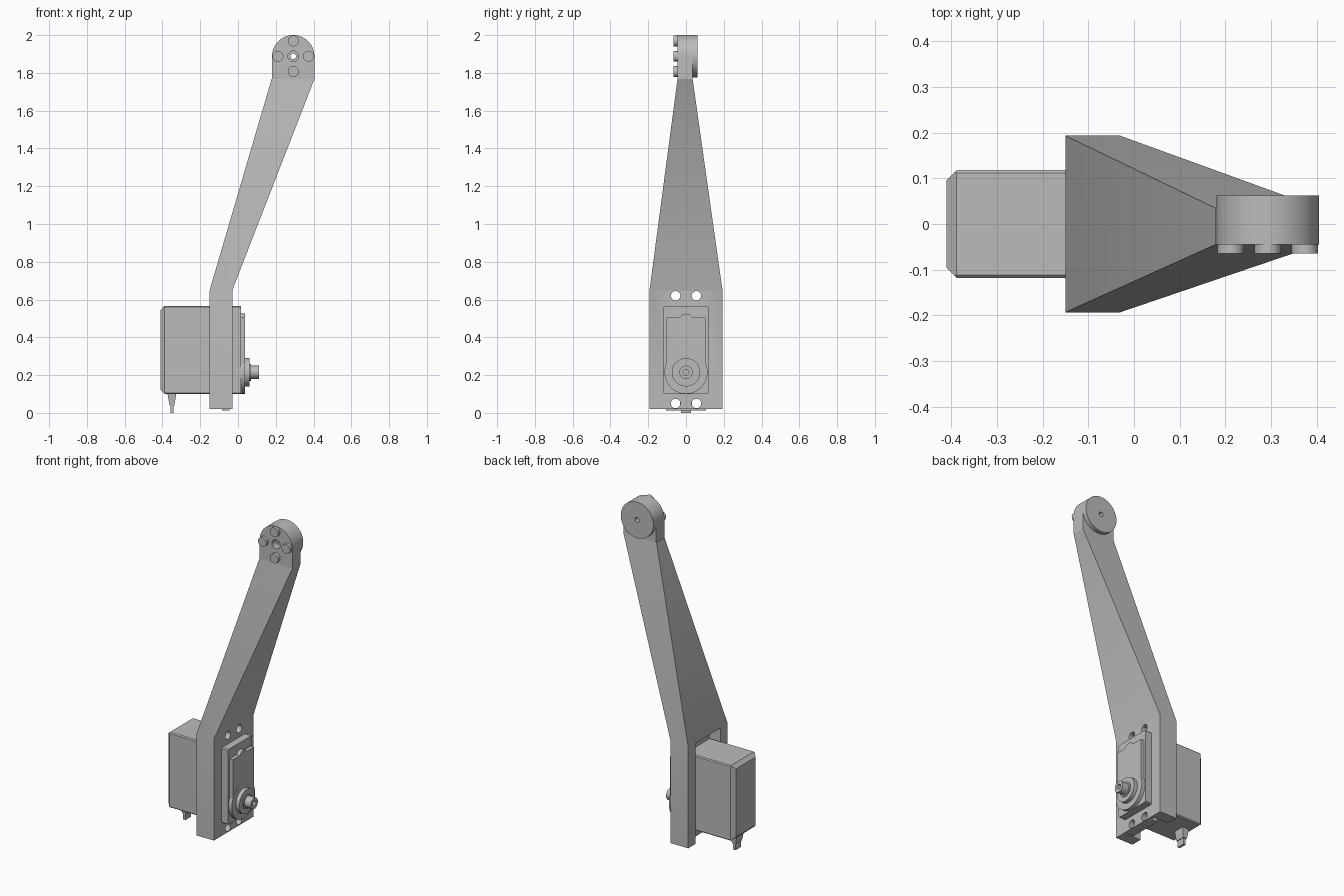
import bpy, bmesh, math
from mathutils import Matrix, Vector

if "Cube" in bpy.data.objects:
    bpy.data.objects.remove(bpy.data.objects["Cube"], do_unlink=True)

grey = bpy.data.materials.new("plain grey")
grey.use_nodes = True
grey.diffuse_color = (0.5, 0.5, 0.5, 1)
grey.node_tree.nodes["Principled BSDF"].inputs["Base Color"].default_value = grey.diffuse_color


def finish(name, bm):
    bmesh.ops.recalc_face_normals(bm, faces=bm.faces[:])
    mesh = bpy.data.meshes.new(name)
    bm.to_mesh(mesh)
    bm.free()
    mesh.materials.append(grey)
    ob = bpy.data.objects.new(name, mesh)
    bpy.context.scene.collection.objects.link(ob)
    return ob


def loft(name, rings):
    """Skin a stack of point rings and cap both ends."""
    bm = bmesh.new()
    loops = [[bm.verts.new(p) for p in ring] for ring in rings]
    n = len(loops[0])
    for a, b in zip(loops, loops[1:]):
        for i in range(n):
            j = (i + 1) % n
            bm.faces.new((a[i], a[j], b[j], b[i]))
    bm.faces.new(loops[0])
    bm.faces.new(loops[-1])
    return finish(name, bm)


def rect(x0, x1, y0, y1, z):
    return [(x0, y0, z), (x1, y0, z), (x1, y1, z), (x0, y1, z)]


def box(name, x0, x1, y0, y1, z0, z1):
    return loft(name, [rect(x0, x1, y0, y1, z0), rect(x0, x1, y0, y1, z1)])


def cylinder(name, axis, centre, radius, start, end, sides=48):
    """Cylinder along x or y; centre holds the other two coordinates."""
    rings = []
    for d in (start, end):
        ring = []
        for i in range(sides):
            t = math.tau * i / sides
            u, z = centre[0] + radius * math.cos(t), centre[1] + radius * math.sin(t)
            ring.append((d, u, z) if axis == "x" else (u, d, z))
        rings.append(ring)
    return loft(name, rings)


def cut(ob, cutters):
    """Subtract the cutters and bake the result into the mesh."""
    for c in cutters:
        m = ob.modifiers.new("cut", "BOOLEAN")
        m.operation, m.solver, m.object = "DIFFERENCE", "EXACT", c
    bpy.context.view_layer.update()
    deps = bpy.context.evaluated_depsgraph_get()
    mesh = bpy.data.meshes.new_from_object(ob.evaluated_get(deps))
    ob.modifiers.clear()
    ob.data = mesh
    for c in cutters:
        bpy.data.objects.remove(c, do_unlink=True)


def screw_holes():
    return [cylinder("hole_cutter", "x", (y, z), 0.025, -0.3, 0.1, 32)
            for y in (-0.055, 0.055) for z in (0.05, 0.62)]


# Leg: straight motor bracket, then a tapering, leaning limb
leg = loft("leg", [
    rect(-0.15, -0.03, -0.193, 0.193, 0.02),
    rect(-0.15, -0.03, -0.193, 0.193, 0.65),
    rect(0.178, 0.405, -0.045, 0.035, 1.768)])
recess = box("recess_cutter", -0.3, -0.045, -0.122, 0.122, -0.1, 0.645)
cut(leg, [recess] + screw_holes())

# Rounded joint head with a stepped centre hole
JX, JZ, JR = 0.2925, 1.888, 0.112
outline = [(JX - JR, 1.768), (JX + JR, 1.768)]
outline += [(JX + JR * math.cos(math.pi * i / 32), JZ + JR * math.sin(math.pi * i / 32))
            for i in range(33)]
head = loft("joint_head", [[(x, y, z) for x, z in outline] for y in (-0.045, 0.035)])
cut(head, [cylinder("bore_cutter", "y", (JX, JZ), 0.028, -0.1, 0.0),
           cylinder("bore_cutter", "y", (JX, JZ), 0.015, -0.05, 0.1)])
disc = cylinder("joint_disc", "y", (JX, JZ), JR, 0.035, 0.062, 64)
cut(disc, [cylinder("bore_cutter", "y", (JX, JZ), 0.015, 0, 0.1)])

# Four round pins on the joint head
pins = []
for i in range(4):
    a = math.tau * i / 4
    pins.append(cylinder("joint_pin", "y", (JX + 0.081 * math.cos(a), JZ + 0.081 * math.sin(a)),
                         0.029, -0.065, -0.04, 32))

# Motor case with a chamfered rear end and lightly eased long edges
case = box("motor_case", -0.41, 0.015, -0.118, 0.118, 0.1, 0.567)
bm = bmesh.new()
bm.from_mesh(case.data)
rear = [e for e in bm.edges if all(v.co.x < -0.4 for v in e.verts)]
bmesh.ops.bevel(bm, geom=rear, offset=0.022, segments=1, affect="EDGES")
long_edges = [e for e in bm.edges if abs(e.verts[0].co.x - e.verts[1].co.x) > 0.2]
bmesh.ops.bevel(bm, geom=long_edges, offset=0.006, segments=1, affect="EDGES")
bm.to_mesh(case.data)
bm.free()

# Mounting flange behind the bracket plate
flange = box("motor_flange", -0.085, -0.045, -0.105, 0.105, 0.013, 0.64)
cut(flange, screw_holes())

# Gear housing: round around the shaft, square above, small boss on top
AXIS = (0, 0.215)
gear = [cylinder("gear_housing_round", "x", AXIS, 0.114, 0.01, 0.038, 64),
        box("gear_housing", 0.01, 0.0375, -0.104, 0.104, 0.215, 0.505),
        cylinder("gear_housing_boss", "x", (0, 0.485), 0.04, 0.01, 0.037)]

# Output hub and hollow shaft
hub = cylinder("output_hub", "x", AXIS, 0.075, 0.03, 0.062)
collar = cylinder("output_collar", "x", AXIS, 0.045, 0.05, 0.068)
shaft = cylinder("output_shaft", "x", AXIS, 0.035, 0.05, 0.112)
cut(shaft, [cylinder("bore_cutter", "x", AXIS, 0.015, 0.08, 0.2, 24)])

# Cable with tapered strain relief under the motor
relief = loft("cable_relief", [
    rect(-0.363, -0.337, -0.03, 0.03, 0.04),
    rect(-0.373, -0.327, -0.036, 0.036, 0.1)])
cable = box("cable", -0.358, -0.342, -0.026, 0.026, 0, 0.05)

# Smooth the round parts, keeping sharp edges
bpy.ops.object.select_all(action="DESELECT")
for ob in [leg, head, disc, flange, hub, collar, shaft] + pins + gear:
    ob.select_set(True)
bpy.context.view_layer.objects.active = head
bpy.ops.object.shade_smooth_by_angle(angle=math.radians(30))
